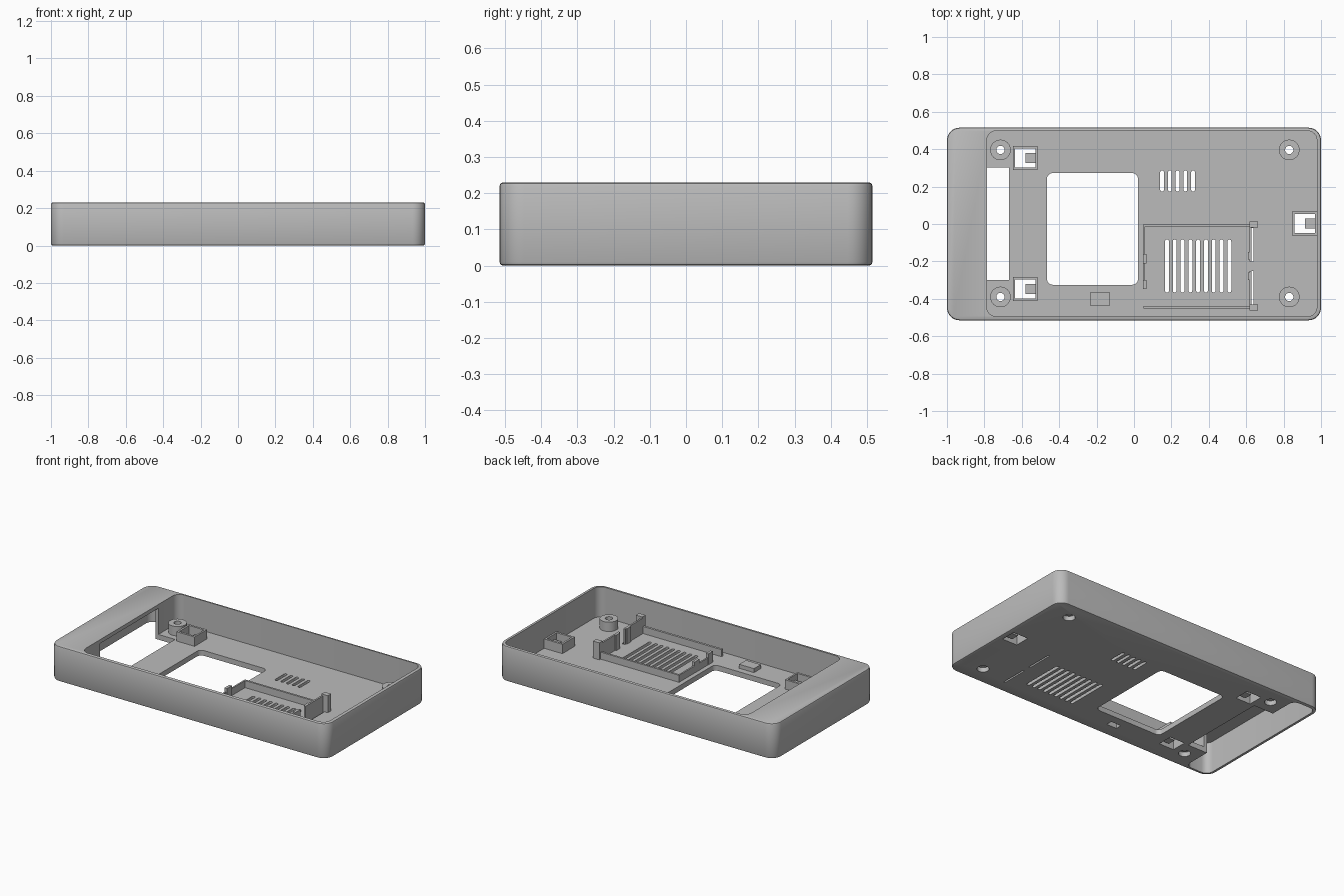
import bpy, bmesh, math

if "Cube" in bpy.data.objects:
    bpy.data.objects.remove(bpy.data.objects["Cube"])

FLOOR = 0.034   # top of the floor plate
TOP = 0.23      # rim height

grey = bpy.data.materials.new("grey_plastic")
grey.diffuse_color = (0.5, 0.5, 0.5, 1)
grey.use_nodes = True
grey.node_tree.nodes["Principled BSDF"].inputs["Base Color"].default_value = grey.diffuse_color


def finish(name, bm):
    bmesh.ops.recalc_face_normals(bm, faces=bm.faces)
    mesh = bpy.data.meshes.new(name)
    bm.to_mesh(mesh)
    bm.free()
    mesh.materials.append(grey)
    ob = bpy.data.objects.new(name, mesh)
    bpy.context.collection.objects.link(ob)
    return ob


def prism(name, x0, x1, y0, y1, z0, z1, r=0, seg=6, rim=0):
    """Upright block with rounded corners and an optional rounded rim."""
    bm = bmesh.new()
    pts = []
    if r:
        for cx, cy, a in ((x1-r, y1-r, 0), (x0+r, y1-r, 90), (x0+r, y0+r, 180), (x1-r, y0+r, 270)):
            for i in range(seg + 1):
                t = math.radians(a + 90 * i / seg)
                pts.append((cx + r * math.cos(t), cy + r * math.sin(t), z0))
    else:
        pts = [(x0, y0, z0), (x1, y0, z0), (x1, y1, z0), (x0, y1, z0)]
    base = bm.faces.new([bm.verts.new(p) for p in pts])
    ext = bmesh.ops.extrude_face_region(bm, geom=[base])
    for v in ext["geom"]:
        if isinstance(v, bmesh.types.BMVert):
            v.co.z = z1
    if rim:
        flat = [e for e in bm.edges if abs(e.verts[0].co.z - e.verts[1].co.z) < 1e-6]
        bmesh.ops.bevel(bm, geom=flat, offset=rim, segments=2, profile=0.5, affect='EDGES')
    bmesh.ops.remove_doubles(bm, verts=bm.verts, dist=1e-5)
    return finish(name, bm)


def cylinder(name, x, y, z0, z1, r):
    bm = bmesh.new()
    bmesh.ops.create_cone(bm, cap_ends=True, segments=32, radius1=r, radius2=r, depth=z1 - z0)
    bmesh.ops.translate(bm, verts=bm.verts, vec=(x, y, (z0 + z1) / 2))
    return finish(name, bm)


def cut(ob, cutter):
    bpy.context.view_layer.objects.active = ob
    mod = ob.modifiers.new("cut", 'BOOLEAN')
    mod.operation = 'DIFFERENCE'
    mod.solver = 'EXACT'
    mod.object = cutter
    bpy.ops.object.modifier_apply(modifier=mod.name)
    bpy.data.objects.remove(cutter)


def smooth(ob):
    bpy.ops.object.select_all(action='DESELECT')
    ob.select_set(True)
    bpy.context.view_layer.objects.active = ob
    bpy.ops.object.shade_smooth_by_angle(angle=math.radians(30))


# Case shell: upper tray, end pocket open underneath, and the passage between them
case = prism("case_shell", -1, 1, -0.515, 0.515, 0, TOP, 0.068, 8, 0.01)
cut(case, prism("c", -0.787, 0.978, -0.494, 0.498, FLOOR, 0.4, 0.05))
cut(case, prism("c", -0.978, -0.81, -0.494, 0.494, -0.1, 0.205, 0.045))
cut(case, prism("c", -0.9, -0.667, -0.3, 0.303, -0.1, 0.205))

# Display window
cut(case, prism("c", -0.465, 0.021, -0.325, 0.272, -0.1, 0.1, 0.03))

# Ventilation slots
for i in range(5):
    x = 0.15 + 0.0415 * i
    cut(case, prism("c", x - 0.01, x + 0.01, 0.174, 0.286, -0.1, 0.1, 0.0095, 4))
for i in range(9):
    x = 0.176 + 0.0417 * i
    cut(case, prism("c", x - 0.0105, x + 0.0105, -0.366, -0.083, -0.1, 0.1, 0.01, 4))

# Slots beside the holder's end walls
for y0, y1 in ((-0.2, -0.022), (-0.43, -0.25)):
    cut(case, prism("c", 0.628, 0.639, y0, y1, -0.1, 0.1))

# Screw bosses with through holes and wider recesses below
for bx in (-0.714, 0.83):
    for by in (-0.39, 0.396):
        boss = cylinder("screw_boss", bx, by, FLOOR - 0.004, 0.095, 0.055)
        cut(boss, cylinder("c", bx, by, -0.1, 0.3, 0.022))
        smooth(boss)
        cut(case, cylinder("c", bx, by, -0.1, 0.1, 0.036))

# Clip sockets: square collar around an opening with a tongue
for cx, cy in ((-0.582, 0.353), (-0.582, -0.347), (0.912, 0.003)):
    collar = prism("clip_collar", cx - 0.066, cx + 0.066, cy - 0.064, cy + 0.064, FLOOR - 0.004, 0.095)
    cut(collar, prism("c", cx - 0.053, cx + 0.055, cy - 0.05, cy + 0.05, -0.1, 0.3))
    cut(case, prism("c", cx - 0.053, cx + 0.055, cy - 0.05, cy + 0.05, -0.1, 0.1))
    prism("clip_tongue", cx + 0.002, cx + 0.057, cy - 0.026, cy + 0.026, 0.008, 0.06)

# Button pad with a pocket below
pad = prism("button_pad", -0.235, -0.128, -0.436, -0.366, FLOOR - 0.004, 0.06)
for ob in (case, pad):
    cut(ob, prism("c", -0.218, -0.145, -0.421, -0.381, -0.1, 0.045))

# Holder frame: low rails, small tabs, tall end walls and corner posts
LOW = FLOOR - 0.004
prism("holder_back_rail", 0.05, 0.63, -0.013, 0.0, LOW, 0.08)
prism("holder_front_rail", 0.05, 0.63, -0.453, -0.438, LOW, 0.08)
prism("holder_side_rail", 0.05, 0.06, -0.345, -0.003, LOW, 0.08)
for y0, y1 in ((-0.21, -0.16), (-0.347, -0.3)):
    prism("holder_tab", 0.049, 0.067, y0, y1, LOW, 0.105)
for y0, y1, t0, t1 in ((-0.2, -0.01, -0.19, -0.15), (-0.44, -0.25, -0.3, -0.26)):
    prism("holder_end_wall", 0.617, 0.628, y0, y1, LOW, 0.135)
    prism("holder_end_tab", 0.609, 0.62, t0, t1, LOW, 0.135)
for y0, y1 in ((-0.02, 0.013), (-0.463, -0.43)):
    prism("holder_post", 0.617, 0.663, y0, y1, LOW, 0.145)

smooth(case)
